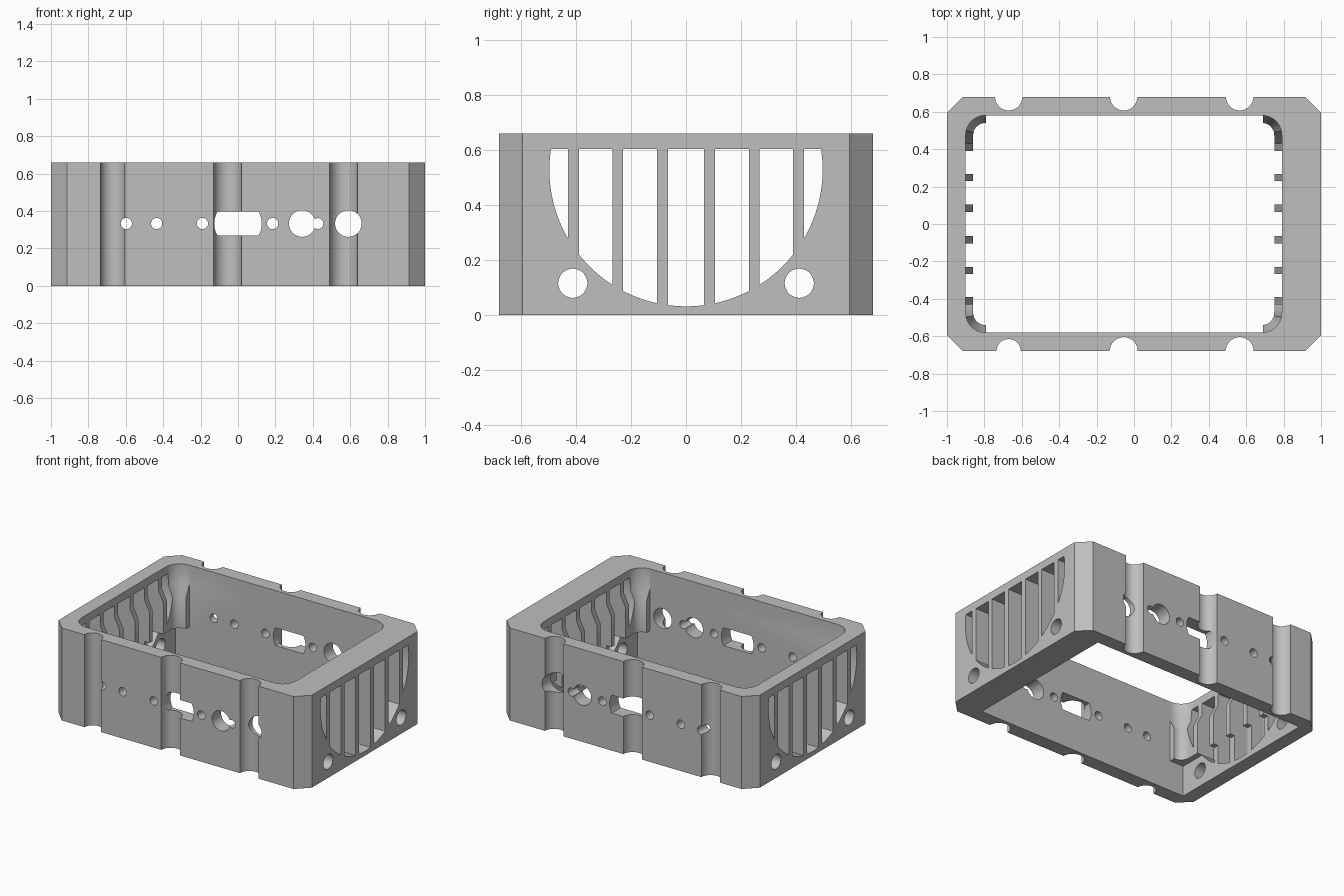
import bpy, bmesh, math

if "Cube" in bpy.data.objects:
    bpy.data.objects.remove(bpy.data.objects["Cube"])

H = 0.66                      # enclosure height
HX, HY, CH = 1.0, 0.68, 0.085  # half sizes and corner chamfer


def loft(name, rings):
    """Closed solid through rings of equal point count."""
    bm = bmesh.new()
    loops = [[bm.verts.new(p) for p in r] for r in rings]
    n = len(loops[0])
    for a, b in zip(loops, loops[1:]):
        for i in range(n):
            j = (i + 1) % n
            bm.faces.new((a[i], a[j], b[j], b[i]))
    bm.faces.new(loops[0][::-1])
    bm.faces.new(loops[-1])
    bmesh.ops.recalc_face_normals(bm, faces=bm.faces[:])
    me = bpy.data.meshes.new(name)
    bm.to_mesh(me)
    bm.free()
    ob = bpy.data.objects.new(name, me)
    bpy.context.collection.objects.link(ob)
    return ob


def prism(name, profile, axis, lo, hi):
    """Extrude a 2D profile along an axis."""
    place = {'x': lambda u, v, w: (w, u, v),
             'y': lambda u, v, w: (u, w, v),
             'z': lambda u, v, w: (u, v, w)}[axis]
    return loft(name, [[place(u, v, w) for u, v in profile] for w in (lo, hi)])


def circle(cx, cy, r, n=40):
    return [(cx + r * math.cos(2 * math.pi * (i + .5) / n),
             cy + r * math.sin(2 * math.pi * (i + .5) / n)) for i in range(n)]


def rect(x0, x1, y0, y1):
    return [(x0, y0), (x1, y0), (x1, y1), (x0, y1)]


def round_rect(x0, x1, y0, y1, r, n=10):
    pts = []
    for k, (cx, cy) in enumerate(((x1 - r, y1 - r), (x0 + r, y1 - r),
                                  (x0 + r, y0 + r), (x1 - r, y0 + r))):
        for i in range(n + 1):
            a = math.pi / 2 * (k + i / n)
            pts.append((cx + r * math.cos(a), cy + r * math.sin(a)))
    return pts


# Chamfered outer block
X, Y = HX - CH, HY - CH
body = prism("enclosure_frame",
             [(-X, -HY), (X, -HY), (HX, -Y), (HX, Y),
              (X, HY), (-X, HY), (-HX, Y), (-HX, -Y)], 'z', 0, H)
cutters = []

# Cavity: square below, rounded above, with an inner ledge at the two ends
cutters.append(prism("lower_cavity", rect(-0.9, 0.79, -0.58, 0.58), 'z', -0.1, 0.22))
small = round_rect(-0.86, 0.75, -0.54, 0.54, 0.065)
large = round_rect(-0.9, 0.79, -0.58, 0.58, 0.105)
cutters.append(loft("upper_cavity", [[(x, y, z) for x, y in ring] for ring, z in
                    ((small, -0.2), (small, 0.44), (large, 0.52), (large, 0.8))]))
cutters.append(prism("middle_cavity", rect(-0.79, 0.69, -0.58, 0.58), 'z', -0.3, 0.9))

# Vertical grooves on the front and back
for x in (-0.67, -0.055, 0.565):
    cutters.append(prism("front_groove", circle(x, -HY, 0.065 if x < -0.5 else 0.075),
                         'z', -0.1, 0.8))
    cutters.append(prism("back_groove", circle(x, HY, 0.073), 'z', -0.1, 0.8))

# Port holes through front and back
for x, r in ((-0.597, 0.03), (-0.435, 0.03), (-0.19, 0.03), (0.185, 0.03),
             (0.343, 0.071), (0.427, 0.029), (0.59, 0.071)):
    cutters.append(prism("port_hole", circle(x, 0.333, r), 'y', -1, 1))

# Wide port: a circle clipped flat above and below
port = []
for side in (0, math.pi):
    for i in range(9):
        a = side + math.asin(0.064 / 0.127) * (i / 4 - 1)
        port.append((0.127 * math.cos(a), 0.332 + 0.127 * math.sin(a)))
cutters.append(prism("wide_port", port, 'y', -1, 1))

# Fan grille slots and mounting holes through both ends
R, CZ, TOP = 0.497, 0.528, 0.603
end = math.pi / 2 + math.asin((TOP - CZ) / R)
for y0, y1 in ((-0.065, 0.065), (0.105, 0.23), (0.267, 0.39), (0.43, None)):
    t0 = math.asin(y0 / R)
    t1 = math.asin(y1 / R) if y1 else end
    arc = [t0 + (t1 - t0) * i / 16 for i in range(17)]
    slot = [(R * math.sin(t), CZ - R * math.cos(t)) for t in arc]
    slot += ([(y1, TOP)] if y1 else []) + [(y0, TOP)]
    for s in ((1,) if y0 < 0 else (1, -1)):
        cutters.append(prism("grille_slot", [(s * y, z) for y, z in slot], 'x', -1.2, 1.2))
for s in (1, -1):
    cutters.append(prism("mount_hole", circle(s * 0.412, 0.115, 0.053), 'x', -1.2, 1.2))

# Apply every cut, then remove the cutters
bpy.context.view_layer.objects.active = body
for c in cutters:
    c.hide_render = True
    m = body.modifiers.new(c.name, 'BOOLEAN')
    m.operation, m.solver, m.object = 'DIFFERENCE', 'EXACT', c
    bpy.ops.object.modifier_apply(modifier=m.name)
    bpy.data.objects.remove(c)

# Finish
grey = bpy.data.materials.new("grey_metal")
grey.diffuse_color = (0.52, 0.52, 0.52, 1)
grey.use_nodes = True
grey.node_tree.nodes["Principled BSDF"].inputs["Base Color"].default_value = grey.diffuse_color
body.data.materials.clear()
body.data.materials.append(grey)
for p in body.data.polygons:
    p.material_index = 0
body.select_set(True)
bpy.ops.object.shade_smooth_by_angle(angle=math.radians(30))
